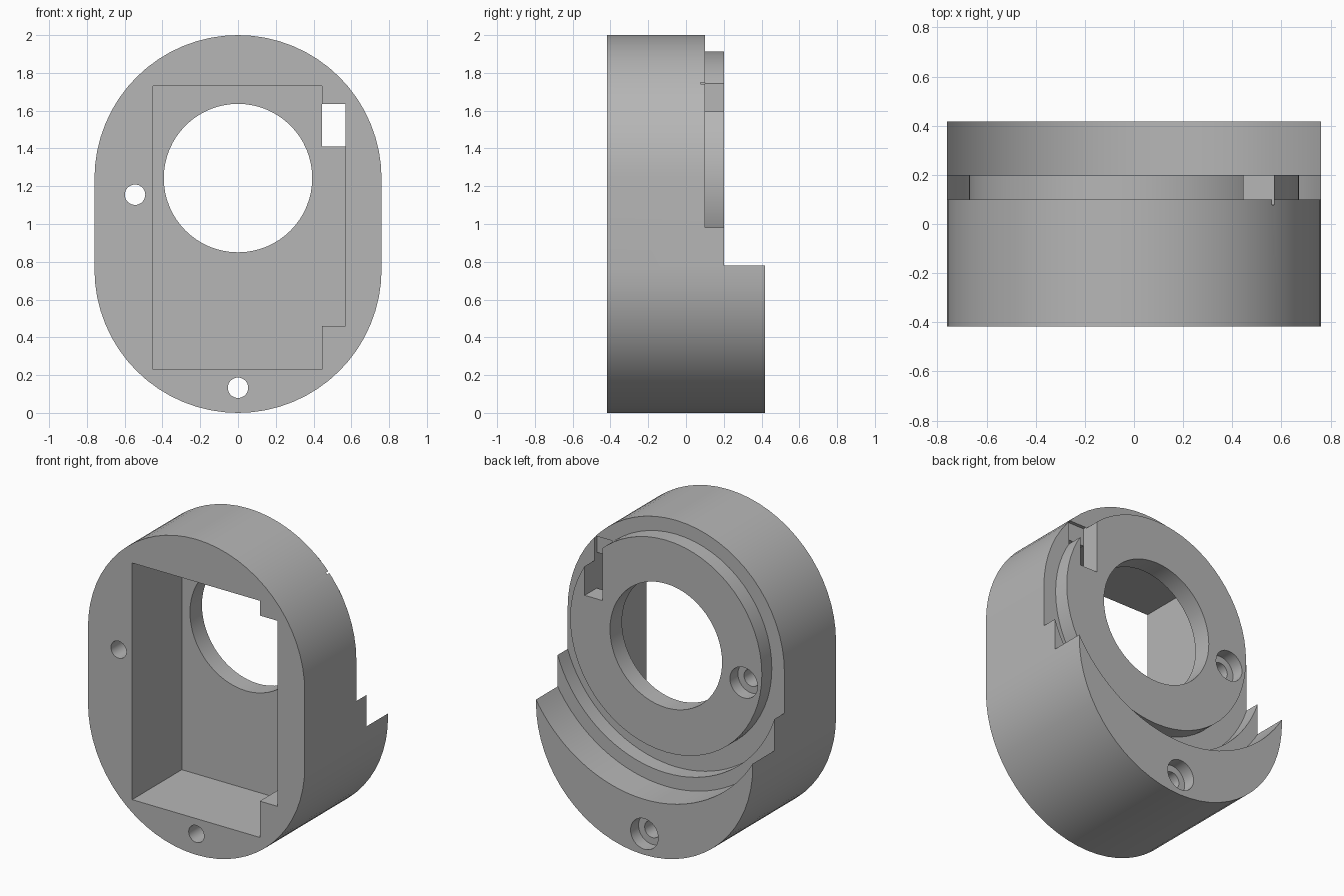
import bpy, bmesh, math

old = bpy.data.objects.get("Cube")
if old:
    bpy.data.objects.remove(old, do_unlink=True)

BACK = 0.417             # half depth of the housing
RADIUS = 0.76            # end radius of the outline
TOP_Z = 2 - RADIUS       # centre height of the upper arc and the dial
SEGMENTS = 64

grey = bpy.data.materials.new("plain_grey")
grey.use_nodes = True
colour = (0.47, 0.47, 0.47, 1)
grey.diffuse_color = colour
grey.node_tree.nodes["Principled BSDF"].inputs["Base Color"].default_value = colour


def arc(x, z, r, start, end, steps):
    """Points along an arc in the xz plane, angles in turns."""
    return [(x + r * math.cos(math.tau * (start + (end - start) * i / steps)),
             z + r * math.sin(math.tau * (start + (end - start) * i / steps)))
            for i in range(steps + 1)]


def circle(x, z, r, steps=SEGMENTS):
    return arc(x, z, r, 0, 1, steps)[:-1]


def box(x0, x1, z0, z1):
    return [(x0, z0), (x1, z0), (x1, z1), (x0, z1)]


def prism(name, outline, y0, y1):
    """Extrude an xz outline from y0 to y1."""
    bm = bmesh.new()
    face = bm.faces.new([bm.verts.new((x, y0, z)) for x, z in outline])
    ext = bmesh.ops.extrude_face_region(bm, geom=[face])
    verts = [v for v in ext["geom"] if isinstance(v, bmesh.types.BMVert)]
    bmesh.ops.translate(bm, verts=verts, vec=(0, y1 - y0, 0))
    bmesh.ops.recalc_face_normals(bm, faces=bm.faces)
    mesh = bpy.data.meshes.new(name)
    bm.to_mesh(mesh)
    bm.free()
    mesh.materials.append(grey)
    obj = bpy.data.objects.new(name, mesh)
    bpy.context.collection.objects.link(obj)
    return obj


def combine(target, tool, operation="DIFFERENCE"):
    """Apply a boolean and discard the tool."""
    mod = target.modifiers.new("combine", "BOOLEAN")
    mod.operation = operation
    mod.solver = "EXACT"
    mod.object = tool
    bpy.context.view_layer.objects.active = target
    bpy.ops.object.modifier_apply(modifier=mod.name)
    bpy.data.objects.remove(tool, do_unlink=True)


# Rounded housing block
half = SEGMENTS // 2
outline = (arc(0, TOP_Z, RADIUS, 0, 0.5, half)
           + arc(0, RADIUS, RADIUS, 0.5, 1, half))
housing = prism("housing", outline, -BACK, BACK)

# Stepped round recesses in the back
for radius, floor in ((0.888, 0.2), (0.803, 0.1)):
    combine(housing, prism("recess", circle(0, TOP_Z, radius, 96), floor, 1))

# Raised round boss inside the recess
combine(housing, prism("boss", circle(0, TOP_Z, 0.672), 0.09, 0.2), "UNION")

# Front pocket with a wider section on one side
pocket = [(-0.45, 0.23), (0.445, 0.23), (0.445, 0.46), (0.57, 0.46),
          (0.57, 1.636), (0.445, 1.636), (0.445, 1.73), (-0.45, 1.73)]
combine(housing, prism("pocket", pocket, -1, 0.08))

# Round window and the cable slot
combine(housing, prism("window", circle(0, TOP_Z + 0.003, 0.393), -0.1, 1))
combine(housing, prism("slot", box(0.445, 0.57, 1.41, 1.75), 0.078, 1))

# Screw holes, counterbored from the back
for x, z, surface in ((-0.545, 1.155, 0.2), (0, 0.133, BACK)):
    combine(housing, prism("screw_hole", circle(x, z, 0.054, 32), -1, 1))
    combine(housing, prism("counterbore", circle(x, z, 0.097, 32), surface - 0.08, 1))

# Smooth curved walls, crisp edges
bpy.ops.object.select_all(action="DESELECT")
housing.select_set(True)
bpy.context.view_layer.objects.active = housing
bpy.ops.object.shade_smooth_by_angle(angle=math.radians(30))
